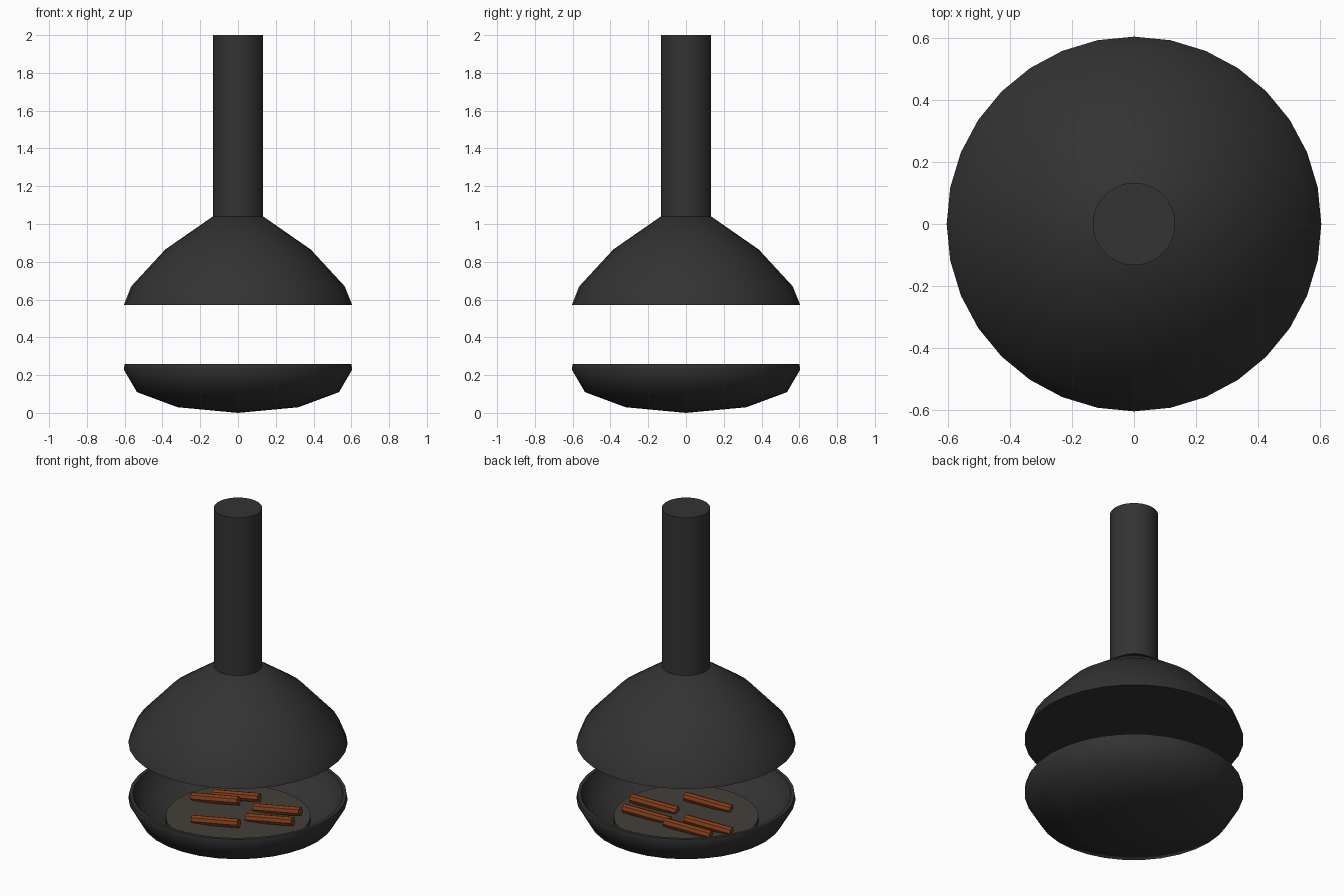
import bpy, bmesh
from math import cos, sin, pi, radians
from mathutils import Vector

if "Cube" in bpy.data.objects:
    bpy.data.objects.remove(bpy.data.objects["Cube"])


def material(name, rgb):
    m = bpy.data.materials.new(name)
    m.diffuse_color = (*rgb, 1)
    m.use_nodes = True
    m.node_tree.nodes["Principled BSDF"].inputs["Base Color"].default_value = m.diffuse_color
    return m


iron = material("black_iron", (0.033, 0.033, 0.033))
ash = material("ash", (0.058, 0.05, 0.04))
wood = material("wood", (0.22, 0.045, 0.01))


def lathe(name, profile, mat, sides=32, angle=50):
    """Revolve (radius, z) points around z; radius 0 makes a pole."""
    bm = bmesh.new()
    rings = []
    for r, z in profile:
        n = sides if r > 0 else 1
        rings.append([bm.verts.new((r * cos(2 * pi * i / sides),
                                    r * sin(2 * pi * i / sides), z)) for i in range(n)])
    for a, b in zip(rings, rings[1:]):
        for i in range(sides):
            j = (i + 1) % sides
            quad = [a[i % len(a)], a[j % len(a)], b[j % len(b)], b[i % len(b)]]
            bm.faces.new(list(dict.fromkeys(quad)))
    bmesh.ops.recalc_face_normals(bm, faces=bm.faces)
    mesh = bpy.data.meshes.new(name)
    bm.to_mesh(mesh)
    bm.free()
    obj = bpy.data.objects.new(name, mesh)
    bpy.context.collection.objects.link(obj)
    mesh.materials.append(mat)
    bpy.ops.object.select_all(action='DESELECT')
    obj.select_set(True)
    bpy.context.view_layer.objects.active = obj
    bpy.ops.object.shade_smooth_by_angle(angle=radians(angle))
    return obj


# Open fire bowl with a thin wall
lathe("fire_bowl", [(0, 0), (0.32, 0.03), (0.535, 0.11), (0.605, 0.23), (0.6, 0.26),
                    (0.58, 0.26), (0.57, 0.23), (0.505, 0.135), (0.31, 0.06), (0, 0.04)], iron)

# Hood with flat underside
lathe("hood", [(0, 0.57), (0.605, 0.57), (0.565, 0.67), (0.385, 0.865),
               (0.133, 1.04), (0, 1.04)], iron)

# Flue pipe
lathe("flue_pipe", [(0, 1.03), (0.133, 1.03), (0.133, 2), (0, 2)], iron)

# Ash bed in the bowl
lathe("ash_bed", [(0, 0.085), (0.4, 0.085), (0.4, 0.125), (0, 0.125)], ash)

# Five parallel, slightly tilted logs
axis = Vector((cos(0.2), sin(0.2), 0.1))
spots = [(-0.2, 0.07), (-0.13, 0.17), (0.16, 0.15), (0.2, 0.02), (-0.03, -0.17)]
for k, (x, y) in enumerate(spots):
    log = lathe(f"log_{k + 1}", [(0, -0.14), (0.027, -0.14), (0.027, 0.14), (0, 0.14)],
                wood, sides=8, angle=30)
    log.rotation_euler = axis.to_track_quat('Z', 'Y').to_euler()
    log.location = (x, y, 0.147)
